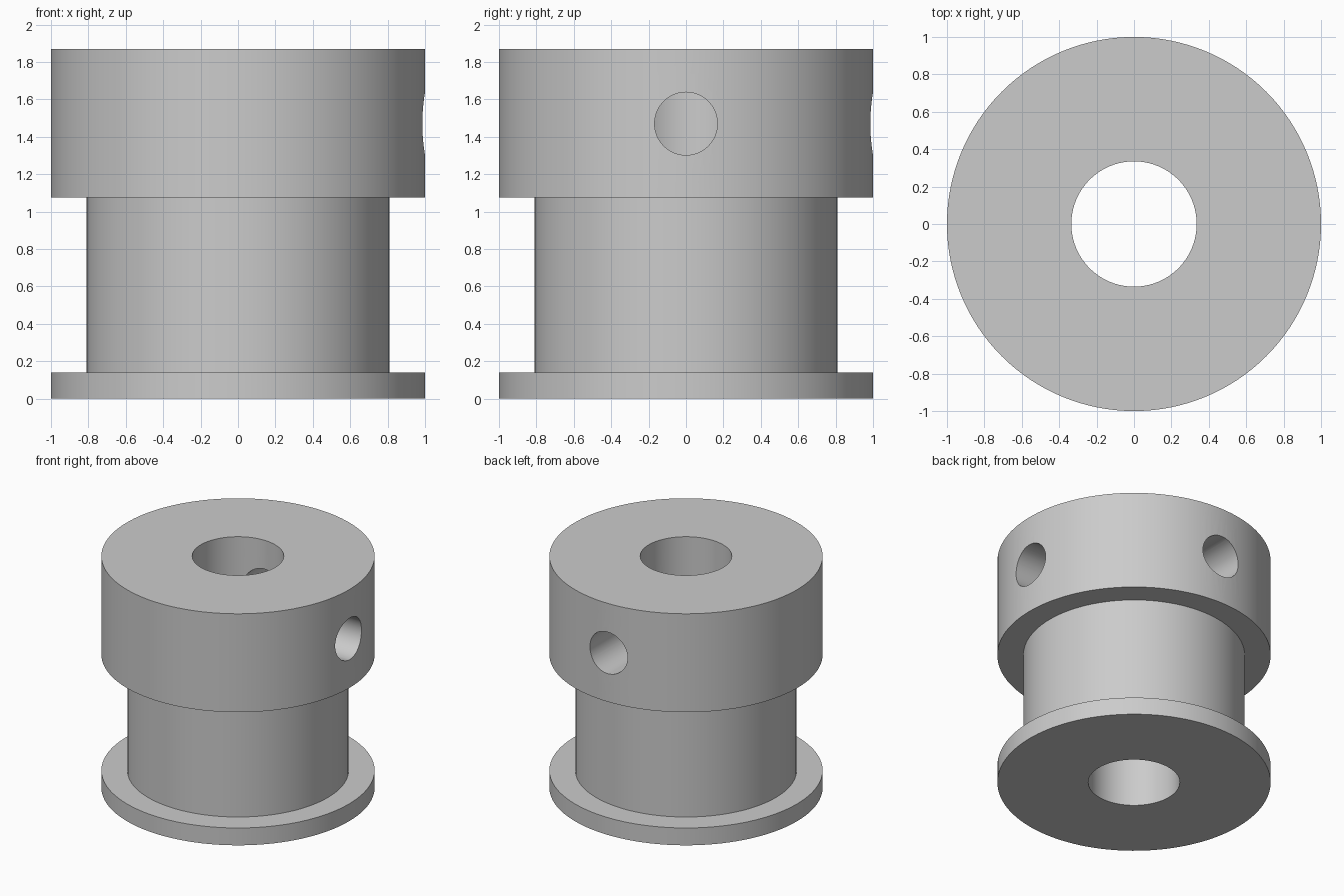
import bpy, bmesh, math
from mathutils import Matrix, Vector

cube = bpy.data.objects.get("Cube")
if cube:
    bpy.data.objects.remove(cube, do_unlink=True)

# Dimensions
RIM, DRUM, BORE = 1.0, 0.81, 0.335
FLANGE_TOP, HUB_BOTTOM, HUB_TOP = 0.14, 1.075, 1.87
SCREW_Z, SCREW_R = 1.47, 0.168

# Plain grey metal
grey = bpy.data.materials.new("grey metal")
grey.use_nodes = True
colour = (0.6, 0.6, 0.6, 1.0)
grey.diffuse_color = colour
grey.node_tree.nodes["Principled BSDF"].inputs["Base Color"].default_value = colour


def add_object(name, bm):
    bmesh.ops.recalc_face_normals(bm, faces=bm.faces)
    mesh = bpy.data.meshes.new(name)
    bm.to_mesh(mesh)
    bm.free()
    mesh.materials.append(grey)
    obj = bpy.data.objects.new(name, mesh)
    bpy.context.collection.objects.link(obj)
    return obj


def lathe(name, profile, steps):
    """Spin a closed (radius, height) outline around the z axis."""
    bm = bmesh.new()
    verts = [bm.verts.new((r, 0, z)) for r, z in profile]
    edges = [bm.edges.new((v, verts[i - 1])) for i, v in enumerate(verts)]
    bmesh.ops.spin(bm, geom=verts + edges, cent=(0, 0, 0), axis=(0, 0, 1),
                   angle=math.tau, steps=steps, use_merge=True)
    bmesh.ops.remove_doubles(bm, verts=bm.verts, dist=1e-5)
    return add_object(name, bm)


def screw_hole_cutter(name, direction):
    """Rod running from inside the bore out through the hub wall."""
    bm = bmesh.new()
    centre = direction * 0.65 + Vector((0, 0, SCREW_Z))
    turn = direction.to_track_quat('Z', 'Y').to_matrix().to_4x4()
    bmesh.ops.create_cone(bm, cap_ends=True, segments=64, radius1=SCREW_R,
                          radius2=SCREW_R, depth=1.1,
                          matrix=Matrix.Translation(centre) @ turn)
    return add_object(name, bm)


# Pulley body: flange, drum and hub around an open bore
pulley = lathe("pulley_body", [
    (BORE, 0), (RIM, 0), (RIM, FLANGE_TOP), (DRUM, FLANGE_TOP),
    (DRUM, HUB_BOTTOM), (RIM, HUB_BOTTOM), (RIM, HUB_TOP), (BORE, HUB_TOP),
], 128)

bpy.ops.object.select_all(action='DESELECT')
bpy.context.view_layer.objects.active = pulley
pulley.select_set(True)

# Two set-screw holes at right angles, left side and back
for name, direction in (("left_hole_cutter", Vector((1, 0, 0))),
                        ("back_hole_cutter", Vector((0, 1, 0)))):
    cutter = screw_hole_cutter(name, direction)
    cut = pulley.modifiers.new(name, 'BOOLEAN')
    cut.operation = 'DIFFERENCE'
    cut.solver = 'EXACT'
    cut.object = cutter
    bpy.ops.object.modifier_apply(modifier=cut.name)
    bpy.data.objects.remove(cutter, do_unlink=True)

bpy.ops.object.shade_smooth_by_angle(angle=math.radians(30))
